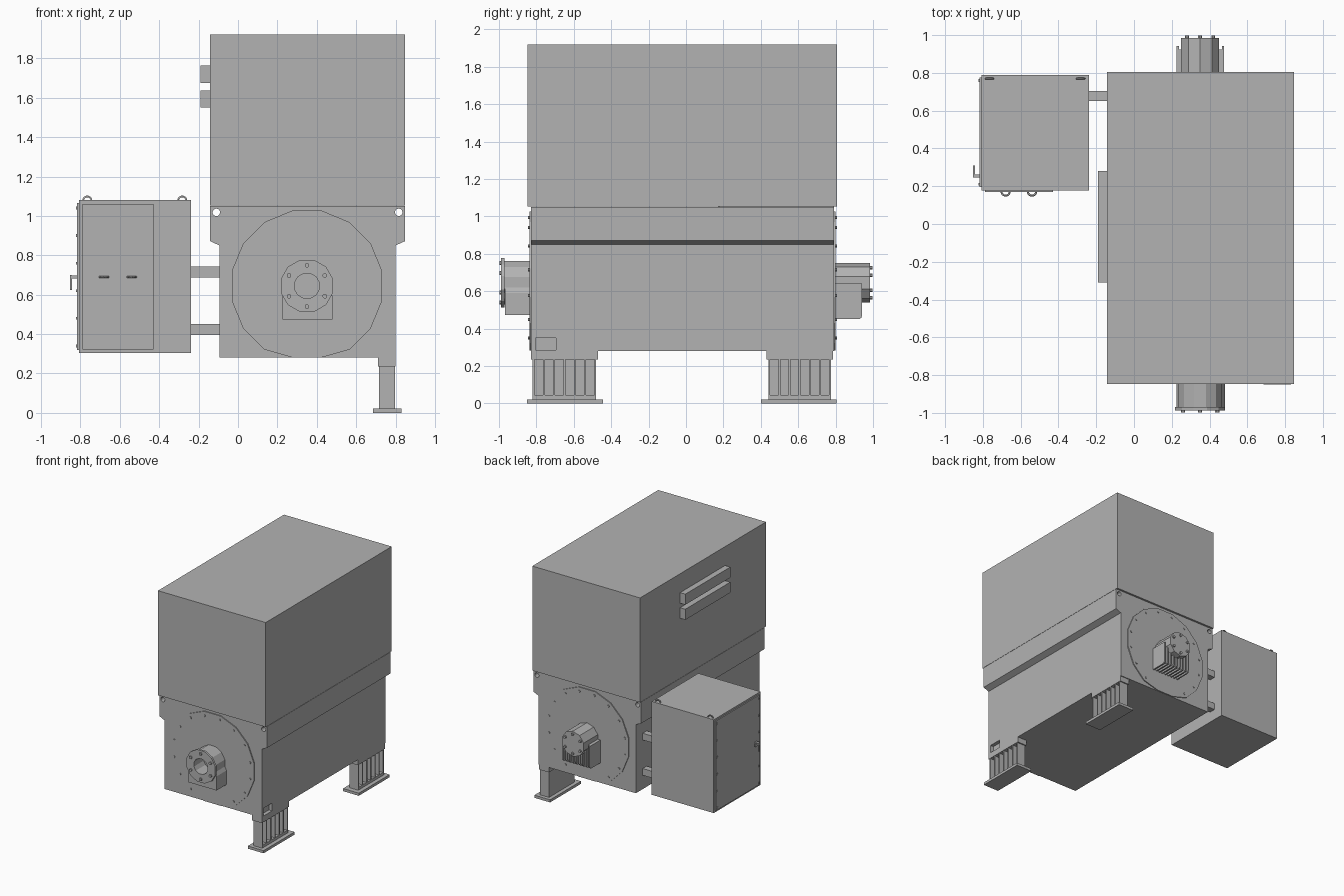
import bpy, bmesh, math
from mathutils import Vector

cube = bpy.data.objects.get("Cube")
if cube:
    bpy.data.objects.remove(cube)

grey = bpy.data.materials.new("machine grey")
grey.use_nodes = True
grey.diffuse_color = (0.45, 0.45, 0.45, 1)
grey.node_tree.nodes["Principled BSDF"].inputs["Base Color"].default_value = (0.45, 0.45, 0.45, 1)


def finish(name, bm):
    bmesh.ops.recalc_face_normals(bm, faces=bm.faces)
    me = bpy.data.meshes.new(name)
    bm.to_mesh(me)
    bm.free()
    me.materials.append(grey)
    ob = bpy.data.objects.new(name, me)
    bpy.context.collection.objects.link(ob)
    return ob


def box(name, x, y, z):
    """Box from its x, y and z ranges."""
    bm = bmesh.new()
    bmesh.ops.create_cube(bm, size=1)
    for v in bm.verts:
        v.co = [r[0] + (c + 0.5) * (r[1] - r[0]) for c, r in zip(v.co, (x, y, z))]
    return finish(name, bm)


def prism(name, pts, lo, hi, axis="y"):
    """Extrude a profile: (x, z) along y, or (y, z) along x."""
    place = (lambda p, d: (p[0], d, p[1])) if axis == "y" else (lambda p, d: (d, p[0], p[1]))
    bm = bmesh.new()
    face = bm.faces.new([bm.verts.new(place(p, lo)) for p in pts])
    new = bmesh.ops.extrude_face_region(bm, geom=[face])["geom"]
    shift = Vector(place((0, 0), hi - lo))
    for v in new:
        if isinstance(v, bmesh.types.BMVert):
            v.co += shift
    return finish(name, bm)


def ring(cx, cz, r, n, turn=0.5):
    return [(cx + r * math.cos((i + turn) * math.tau / n),
             cz + r * math.sin((i + turn) * math.tau / n)) for i in range(n)]


def cut(ob, cutter):
    m = ob.modifiers.new("cut", "BOOLEAN")
    m.operation = "DIFFERENCE"
    m.solver = "EXACT"
    m.object = cutter
    cutter.hide_render = True
    cutter.hide_set(True)


def bolts(name, centres, r, lo, hi):
    for i, (x, z) in enumerate(centres):
        prism(f"{name}_{i + 1}", ring(x, z, r, 8), lo, hi)


def loop(name, centre, r, plane):
    """Half-round wire loop standing on a surface."""
    cu = bpy.data.curves.new(name, "CURVE")
    cu.dimensions = "3D"
    cu.bevel_depth = 0.005
    cu.bevel_resolution = 1
    sp = cu.splines.new("POLY")
    sp.points.add(10)
    for i, p in enumerate(sp.points):
        a = math.pi * i / 10
        u, w = r * math.cos(a), r * math.sin(a)
        off = Vector((u, 0, w)) if plane == "top" else Vector((u, -w, 0))
        p.co = (*(Vector(centre) + off), 1)
    cu.materials.append(grey)
    bpy.context.collection.objects.link(bpy.data.objects.new(name, cu))


# Main housing with wider shoulders, lifting holes and a side pocket
CX, CZ = 0.35, 0.645
half = [(0.447, 0.28), (0.447, 0.85), (0.495, 0.872), (0.495, 1.05)]
MX = 0.353
body = prism("housing", [(MX + x, z) for x, z in half] +
             [(MX - x, z) for x, z in reversed(half)], -0.83, 0.792)
for x in (-0.11, 0.816):
    cut(body, prism("lifting_hole_cutter", ring(x, 1.018, 0.019, 16), -1, 1))
cut(body, box("pocket_cutter", (0.77, 0.9), (-0.805, -0.695), (0.285, 0.35)))

# Cooler box on top with two side vents
box("cooler_box", (-0.142, 0.848), (-0.847, 0.806), (1.052, 1.92))
for i, z in enumerate((1.55, 1.675)):
    box(f"vent_{i + 1}", (-0.19, -0.14), (-0.31, 0.28), (z, z + 0.088))

# End covers, cropped at the housing floor, with a ring of bolts
disc = [(x, max(z, 0.282)) for x, z in ring(CX, CZ, 0.389, 16)]
rim = [p for p in ring(CX, CZ, 0.355, 16) if p[1] > 0.3]
prism("front_cover", disc, -0.838, -0.825)
prism("back_cover", disc, 0.785, 0.8)
bolts("front_cover_bolt", rim, 0.009, -0.844, -0.837)
bolts("back_cover_bolt", rim, 0.009, 0.799, 0.806)

# Front bearing: hub, flange with bore, saddle beneath
hub = prism("front_hub", ring(CX, CZ, 0.12, 12), -0.975, -0.83)
flange = prism("front_flange", ring(CX, CZ, 0.137, 12), -0.988, -0.97)
bore = prism("bore_cutter", ring(CX, CZ, 0.065, 12), -1.1, -0.86)
saddle = prism("front_saddle", [(0.225, 0.473), (0.481, 0.473), (0.481, 0.59),
                                (0.455, 0.64), (0.25, 0.64), (0.225, 0.59)], -0.968, -0.83)
for ob in (hub, flange, saddle):
    cut(ob, bore)
bolts("front_hub_bolt", ring(CX, CZ, 0.105, 6), 0.012, -0.998, -0.985)

# Back bearing: capped hub and finned sump
prism("back_hub", ring(CX, CZ, 0.105, 10), 0.79, 0.985)
bolts("back_hub_bolt", ring(CX, CZ, 0.08, 6), 0.011, 0.98, 0.998)
box("back_sump", (0.235, 0.475), (0.79, 0.925), (0.465, 0.64))
fin = [(0.79, 0.45), (0.925, 0.45), (0.937, 0.457), (0.942, 0.47), (0.942, 0.64), (0.79, 0.64)]
for i in range(9):
    x = 0.225 + i * 0.03
    prism(f"sump_fin_{i + 1}", fin, x, x + 0.012, "x")

# Ribbed legs along one side
for side, y0, y1, f0, f1 in (("front", -0.83, -0.47, -0.85, -0.443),
                             ("back", 0.43, 0.785, 0.4, 0.805)):
    box(side + "_foot", (0.685, 0.83), (f0, f1), (0, 0.022))
    box(side + "_leg_web", (0.716, 0.735), (y0 + 0.01, y1 - 0.01), (0.02, 0.28))
    box(side + "_leg_head", (0.71, 0.8), (y0, y1), (0.235, 0.285))
    box(side + "_leg_base", (0.716, 0.797), (y0 + 0.01, y1 - 0.01), (0.02, 0.045))
    step = (y1 - y0 - 0.03) / 6
    for i in range(7):
        y = y0 + 0.01 + i * step
        box(f"{side}_leg_rib_{i + 1}", (0.73, 0.797), (y, y + 0.01), (0.04, 0.24))

# Control cabinet with front panel, side door and loops
box("cabinet", (-0.808, -0.238), (0.178, 0.79), (0.305, 1.08))
box("cabinet_front_panel", (-0.79, -0.428), (0.17, 0.18), (0.322, 1.06))
box("cabinet_side_door", (-0.817, -0.805), (0.195, 0.775), (0.32, 1.065))
for i, x in enumerate((-0.68, -0.54)):
    loop(f"panel_handle_{i + 1}", (x, 0.172, 0.69), 0.022, "front")
for i, x in enumerate((-0.765, -0.283)):
    loop(f"lifting_eye_{i + 1}", (x, 0.77, 1.078), 0.021, "top")
for i in range(6):
    z = 0.34 + i * 0.14
    for y in (0.21, 0.76):
        box("door_screw", (-0.822, -0.815), (y - 0.007, y + 0.007), (z - 0.007, z + 0.007))
box("door_latch_stem", (-0.848, -0.81), (0.245, 0.262), (0.682, 0.698))
box("door_latch_bar", (-0.853, -0.843), (0.245, 0.31), (0.68, 0.7))
box("door_latch_grip", (-0.853, -0.843), (0.245, 0.258), (0.625, 0.7))

# Support arms between housing and cabinet
for i, z in enumerate((0.395, 0.688)):
    box(f"cabinet_arm_{i + 1}", (-0.24, -0.09), (0.65, 0.703), (z, z + 0.056))
